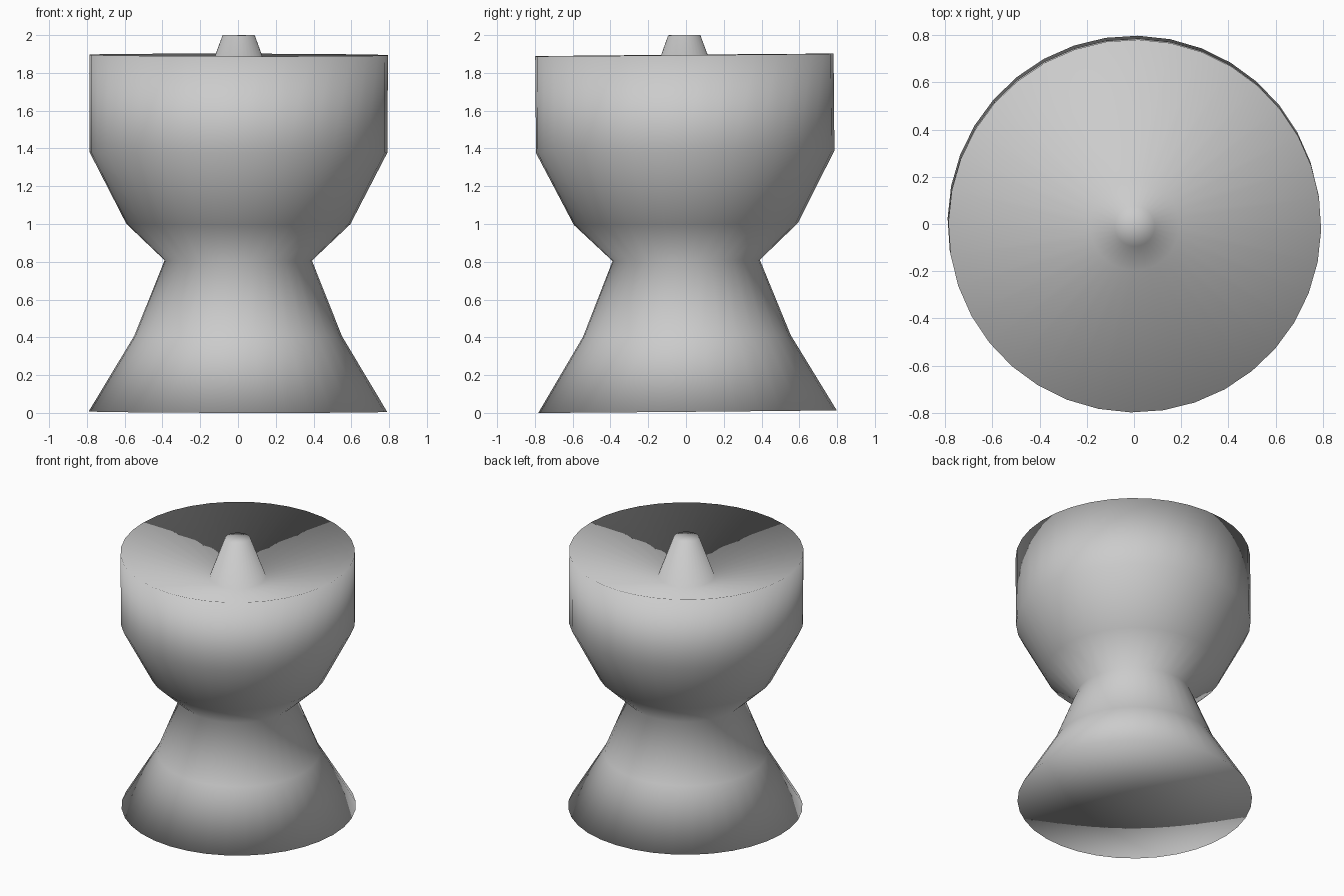
import bpy, bmesh, math
from mathutils import Matrix

if "Cube" in bpy.data.objects:
    bpy.data.objects.remove(bpy.data.objects["Cube"])

SIDES = 36
# Lathe profile (radius, height): base, flare, waist, bowl wall, sloped dish, centre peg
PROFILE = [(0, 0), (0.79, 0), (0.55, 0.4), (0.39, 0.8), (0.593, 0.993),
           (0.79, 1.375), (0.79, 1.888), (0.19, 1.705), (0.085, 1.993), (0, 1.993)]

bm = bmesh.new()
verts = [bm.verts.new((r, 0, z)) for r, z in PROFILE]
edges = [bm.edges.new(pair) for pair in zip(verts, verts[1:])]
bmesh.ops.spin(bm, geom=verts + edges, cent=(0, 0, 0), axis=(0, 0, 1),
               angle=math.tau, steps=SIDES, use_duplicate=False)
bmesh.ops.remove_doubles(bm, verts=bm.verts, dist=1e-4)
bmesh.ops.recalc_face_normals(bm, faces=bm.faces)

# Slight lean of the whole piece, then re-centre on the ground
lean = Matrix.Rotation(math.radians(0.5), 4, 'X') @ Matrix.Rotation(math.radians(0.1), 4, 'Y')
bm.transform(Matrix.Translation((0, 0.008, 0.007)) @ lean @ Matrix.Rotation(math.radians(-1.2), 4, 'Z'))
for f in bm.faces:
    f.smooth = True

mesh = bpy.data.meshes.new("pedestal_bowl")
bm.to_mesh(mesh)
bm.free()
bpy.context.collection.objects.link(bpy.data.objects.new("pedestal_bowl", mesh))
